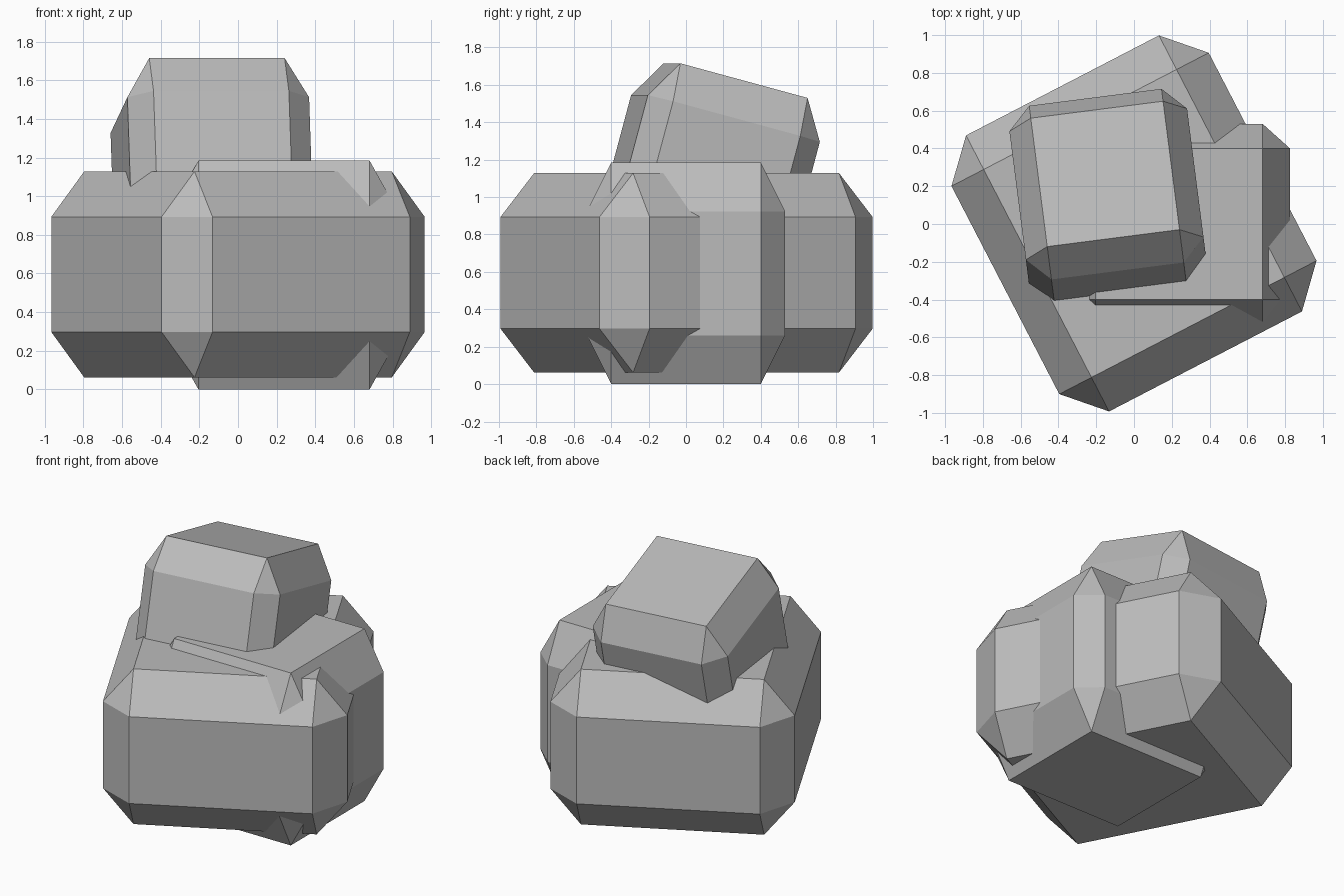
import bpy
import bmesh
from math import radians
from itertools import product

cube = bpy.data.objects.get("Cube")
if cube:
    bpy.data.objects.remove(cube, do_unlink=True)

GREY = (0.5, 0.5, 0.5, 1.0)
stone = bpy.data.materials.new("stone grey")
stone.use_nodes = True
stone.diffuse_color = GREY
bsdf = stone.node_tree.nodes["Principled BSDF"]
bsdf.inputs["Base Color"].default_value = GREY
bsdf.inputs["Roughness"].default_value = 0.9


def chamfered_rock(name, half, chamfer, location, tilt=0.0, turn=0.0):
    """Box with flat chamfered edges and triangular corners."""
    bm = bmesh.new()
    for signs in product((-1, 1), repeat=3):
        # each corner is cut into three points, one on each adjoining face
        for face_axis in range(3):
            bm.verts.new([
                s * (half[i] if i == face_axis else half[i] - chamfer[i])
                for i, s in enumerate(signs)
            ])
    bmesh.ops.convex_hull(bm, input=bm.verts[:])
    bmesh.ops.dissolve_limit(bm, angle_limit=radians(1),
                             verts=bm.verts[:], edges=bm.edges[:])
    bmesh.ops.recalc_face_normals(bm, faces=bm.faces[:])
    mesh = bpy.data.meshes.new(name)
    bm.to_mesh(mesh)
    bm.free()
    mesh.materials.append(stone)
    rock = bpy.data.objects.new(name, mesh)
    rock.location = location
    rock.rotation_euler = (radians(tilt), 0, radians(turn))
    bpy.context.collection.objects.link(rock)
    return rock


# Large turned base rock
chamfered_rock("base_rock", (0.767, 0.823, 0.533), (0.192, 0.203, 0.235),
               (0, 0.003, 0.595), turn=27.4)

# Square-set rock pushed through its side
chamfered_rock("side_rock", (0.588, 0.53, 0.592), (0.145, 0.13, 0.26),
               (0.238, 0, 0.592))

# Tilted rock resting on top
chamfered_rock("top_rock", (0.474, 0.48, 0.477), (0.121, 0.125, 0.21),
               (-0.137, 0.142, 1.162), tilt=-15.1, turn=7.3)
